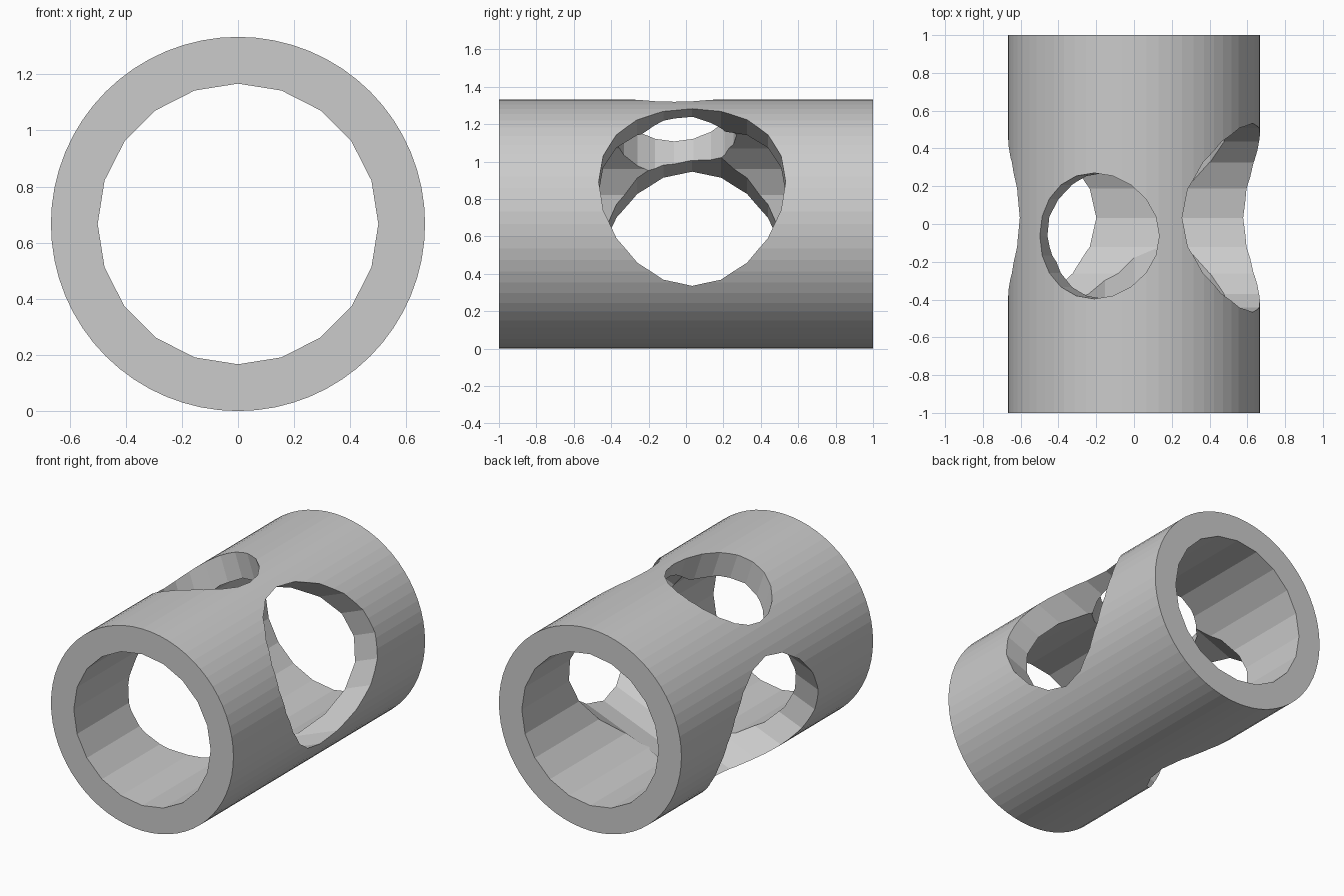
import bpy
from math import radians, cos, sin

if "Cube" in bpy.data.objects:
    bpy.data.objects.remove(bpy.data.objects["Cube"])

R = 2 / 3          # outer radius, also the height of the tube axis


def cylinder(name, sides, radius, length, loc, rot):
    bpy.ops.mesh.primitive_cylinder_add(vertices=sides, radius=radius, depth=length,
                                        location=loc, rotation=rot)
    obj = bpy.context.object
    obj.name = name
    return obj


def cut(body, cutter):
    mod = body.modifiers.new(cutter.name, 'BOOLEAN')
    mod.operation = 'DIFFERENCE'
    mod.solver = 'EXACT'
    mod.object = cutter
    bpy.context.view_layer.objects.active = body
    bpy.ops.object.modifier_apply(modifier=mod.name)
    bpy.data.objects.remove(cutter)


# Tube body lying along y
tube = cylinder("tube", 64, R, 2, (0, 0, R), (radians(90), 0, 0))

# Lengthwise 20-sided bore
cut(tube, cylinder("bore", 20, 0.5, 3, (0, 0, R), (radians(90), 0, 0)))

# Large tilted hole passing through both walls
cut(tube, cylinder("cross_hole", 20, 0.5, 4, (0, 0.033, 0.646),
                   (0, radians(90 - 21.4), 0)))

# Smaller radial hole through the upper wall only
a, mid = radians(18.45), 0.7
cut(tube, cylinder("top_hole", 20, 1 / 3, 1.2,
                   (-mid * sin(a), -0.063, R + mid * cos(a)), (0, -a, 0)))
